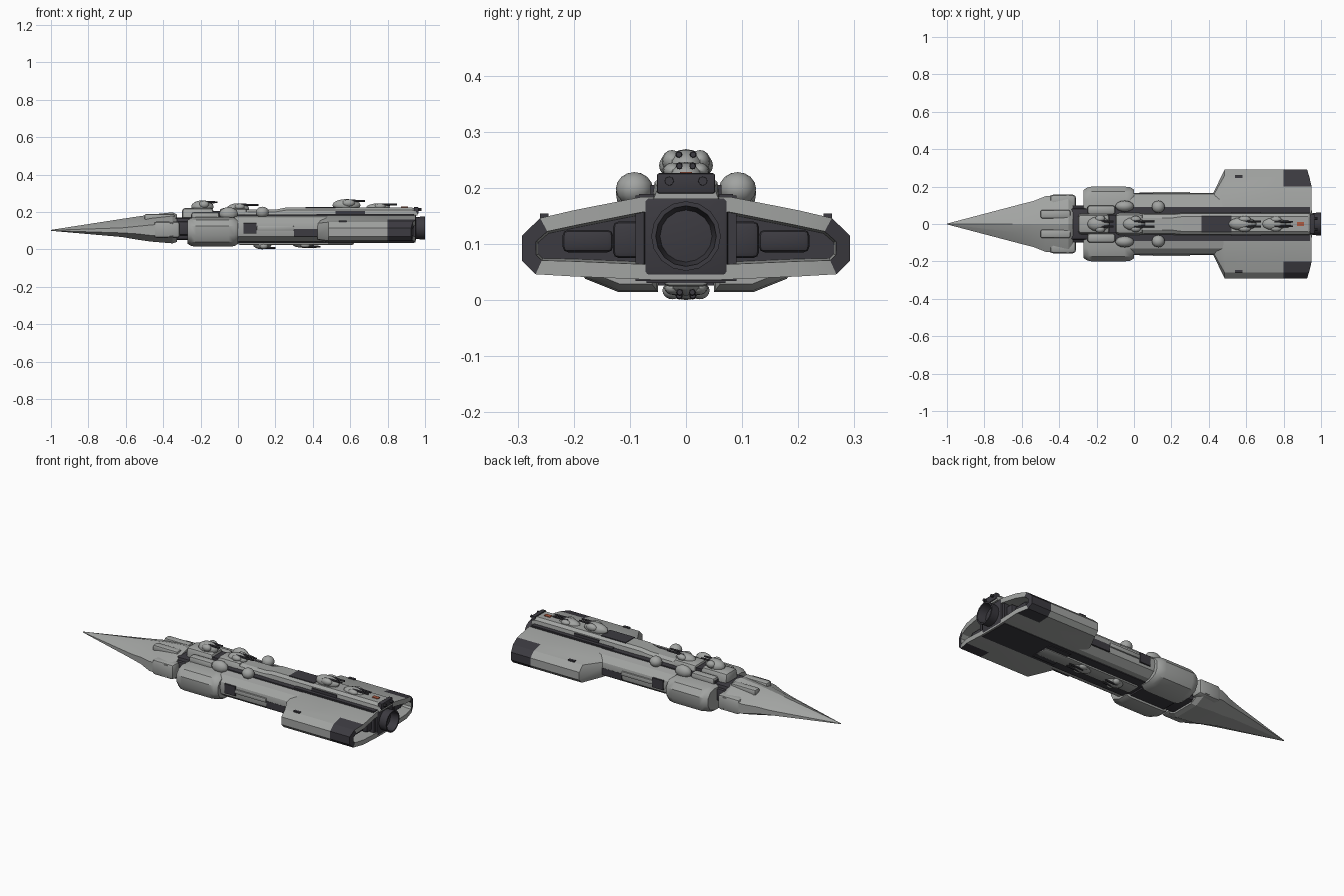
import bpy, bmesh, math
from mathutils import Matrix, Vector

if "Cube" in bpy.data.objects:
    bpy.data.objects.remove(bpy.data.objects["Cube"])


def material(name, col):
    m = bpy.data.materials.new(name)
    m.diffuse_color = (*col, 1)
    m.use_nodes = True
    m.node_tree.nodes["Principled BSDF"].inputs["Base Color"].default_value = m.diffuse_color
    return m


GREY = material("hull grey", (0.36, 0.37, 0.36))
DARK = material("dark plating", (0.045, 0.043, 0.052))
BLACK = material("nozzle black", (0.02, 0.02, 0.018))
ORANGE = material("orange marking", (0.42, 0.10, 0.05))


def finish(name, bm, mats=(GREY,), smooth=30):
    bmesh.ops.recalc_face_normals(bm, faces=bm.faces)
    me = bpy.data.meshes.new(name)
    bm.to_mesh(me)
    bm.free()
    ob = bpy.data.objects.new(name, me)
    bpy.context.collection.objects.link(ob)
    for m in mats:
        me.materials.append(m)
    bpy.ops.object.select_all(action='DESELECT')
    ob.select_set(True)
    bpy.context.view_layer.objects.active = ob
    if smooth:
        bpy.ops.object.shade_smooth_by_angle(angle=math.radians(smooth))
    return ob


def loft(sections):
    """Closed rings of (y, z) points joined along x."""
    bm = bmesh.new()
    rings = [[bm.verts.new((x, y, z)) for y, z in pts] for x, pts in sections]
    for a, b in zip(rings, rings[1:]):
        n = len(a)
        for i in range(n):
            bm.faces.new((a[i], a[(i + 1) % n], b[(i + 1) % n], b[i]))
    bm.faces.new(rings[0])
    cap = bm.faces.new(rings[-1])
    return bm, cap


def both(half):
    """Mirror a half outline, given from top to bottom, across y = 0."""
    return half + [(-y, z) for y, z in reversed(half) if y > 1e-6]


def box(name, x, y, z, mat=GREY, bevel=0.0, taper=1.0):
    bm = bmesh.new()
    bmesh.ops.create_cube(bm, size=1)
    for v in bm.verts:
        k = taper if v.co.z > 0 else 1
        v.co = Vector(((x[0] + x[1]) / 2 + v.co.x * (x[1] - x[0]),
                       (y[0] + y[1]) / 2 + v.co.y * k * (y[1] - y[0]),
                       (z[0] + z[1]) / 2 + v.co.z * (z[1] - z[0])))
    if bevel:
        bmesh.ops.bevel(bm, geom=bm.edges[:], offset=bevel, segments=2,
                        affect='EDGES', profile=0.5)
    return finish(name, bm, (mat,))


def dome(name, c, r, mat=GREY):
    bm = bmesh.new()
    bmesh.ops.create_uvsphere(bm, u_segments=12, v_segments=8, radius=1)
    for v in bm.verts:
        v.co = Vector(c) + Vector([v.co[i] * r[i] for i in range(3)])
    return finish(name, bm, (mat,), 40)


def tube(name, x0, x1, y, z, r0, r1, mat=DARK, seg=8):
    bm = bmesh.new()
    bmesh.ops.create_cone(bm, cap_ends=True, segments=seg, radius1=r0, radius2=r1, depth=x1 - x0,
                          matrix=Matrix.Translation(((x0 + x1) / 2, y, z)) @ Matrix.Rotation(math.pi / 2, 4, 'Y'))
    return finish(name, bm, (mat,))


def turret(name, x, z, length, width, height, gun_end, flip=1):
    dome(name + "_dome", (x, 0, z), (length, width, height))
    for s in (1, -1):
        dome(name + "_cheek", (x + length * 0.15, s * width * 0.7, z + flip * height * 0.35),
             (length * 0.45, width * 0.5, height * 0.6))
        tube(name + "_barrel", x, gun_end, s * width * 0.35, z + flip * height * 0.7, 0.007, 0.005)


# Ridged pointed bow, flaring into the head
def bow(w, top, side_hi, side_lo, bot):
    return both([(0, top), (w * 0.45, top - (top - side_hi) * 0.3), (w, side_hi),
                 (w, side_lo), (w * 0.5, bot), (0, bot)])


bm, _ = loft([(-1.0, bow(0.002, 0.104, 0.102, 0.1, 0.099)),
              (-0.62, bow(0.102, 0.163, 0.115, 0.088, 0.066)),
              (-0.54, bow(0.122, 0.175, 0.123, 0.083, 0.052)),
              (-0.47, bow(0.150, 0.185, 0.13, 0.075, 0.042)),
              (-0.35, bow(0.156, 0.198, 0.14, 0.07, 0.032)),
              (-0.325, bow(0.135, 0.185, 0.135, 0.075, 0.04))])
finish("bow", bm, smooth=20)
for s in (1, -1):
    ys = sorted((s * 0.085, s * 0.157))
    box("bow_cheek", (-0.45, -0.31), ys, (0.06, 0.15), GREY, 0.018)
    box("bow_top_rib", (-0.5, -0.34), sorted((s * 0.03, s * 0.075)), (0.15, 0.19), GREY, 0.01)
    box("neck_pipe", (-0.34, -0.24), sorted((s * 0.06, s * 0.10)), (0.075, 0.15), DARK, 0.012)
box("neck", (-0.35, -0.22), (-0.085, 0.085), (0.05, 0.17), DARK, 0.015)

# Dark inner core showing in the trenches
box("core", (-0.25, 0.94), (-0.09, 0.09), (0.034, 0.186), DARK)

# Rounded shoulder pods
for s in (1, -1):
    def pod(k, s=s):
        pts = [(0.05, 0.168), (0.13, 0.172), (0.175, 0.158), (0.2, 0.125), (0.2, 0.075),
               (0.18, 0.038), (0.12, 0.014), (0.05, 0.014)]
        return [(s * (0.11 + (y - 0.11) * k), 0.095 + (z - 0.095) * k) for y, z in pts]
    bm, _ = loft([(-0.27, pod(0.8)), (-0.25, pod(0.95)), (-0.225, pod(1)),
                  (-0.05, pod(1)), (-0.02, pod(0.96)), (0.0, pod(0.82))])
    finish("shoulder_pod", bm, smooth=35)

# Midship side hulls, one each side of the core
for s in (1, -1):
    half = [(0.088, 0.180), (0.13, 0.170), (0.16, 0.14), (0.166, 0.11), (0.158, 0.07),
            (0.12, 0.042), (0.045, 0.034), (0.045, 0.1)]
    ring = [(s * y, z) for y, z in half]
    bm, _ = loft([(-0.02, ring), (0.5, ring)])
    finish("side_hull", bm, smooth=30)
    # Dark panels on the flank
    box("flank_panel", (0.03, 0.10), sorted((s * 0.155, s * 0.169)), (0.085, 0.14), DARK)
    box("flank_panel_rear", (0.30, 0.44), sorted((s * 0.155, s * 0.167)), (0.07, 0.11), DARK)
    box("flank_rail", (0.1, 0.3), sorted((s * 0.15, s * 0.172)), (0.10, 0.125), GREY, 0.005)

# Wide aft hull with dark tips and a hollow stern
def aft(k, z=1.0):
    pts = [(0.078, 0.184), (0.2, 0.160), (0.26, 0.146), (0.292, 0.115),
           (0.292, 0.07), (0.268, 0.046), (0.2, 0.042), (0.06, 0.036)]
    return both([(min(y, 0.078) + max(0, y - 0.078) * k, 0.1 + (h - 0.1) * z) for y, h in pts])


bm, cap = loft([(0.425, aft(0.42, 0.85)), (0.485, aft(1)), (0.80, aft(1)), (0.95, aft(1))])
bm.faces.ensure_lookup_table()
bmesh.ops.recalc_face_normals(bm, faces=bm.faces)
for f in bm.faces:
    c = f.calc_center_median()
    if 0.8 < c.x < 0.94 and abs(c.y) > 0.2:
        f.material_index = 1
bmesh.ops.inset_region(bm, faces=[cap], thickness=0.027, depth=0)
bmesh.ops.inset_region(bm, faces=[cap], thickness=0.004, depth=-0.07)
cap.material_index = 1
for f in bm.faces:
    if f.calc_center_median().x > 0.94 and abs(f.calc_center_median().y) > 0.262:
        f.material_index = 1
for v in bm.verts:
    if v.co.x > 0.94 and abs(v.co.y) > 0.21:
        v.co.x -= 0.3 * (abs(v.co.y) - 0.21)
finish("aft_hull", bm, (GREY, DARK), 25)
for s in (1, -1):
    # Machinery inside the stern recess
    box("stern_block", (0.86, 0.925), sorted((s * 0.07, s * 0.13)), (0.075, 0.14), DARK, 0.01)
    box("stern_duct", (0.86, 0.905), sorted((s * 0.13, s * 0.22)), (0.085, 0.125), DARK, 0.01)
    # Trench strips and small wing panel
    box("trench_strip", (0.42, 0.94), sorted((s * 0.05, s * 0.084)), (0.17, 0.189), DARK)
    box("wing_panel", (0.54, 0.58), sorted((s * 0.245, s * 0.26)), (0.14, 0.154), DARK)

# Main engine
box("engine_block", (0.84, 0.952), (-0.075, 0.075), (0.042, 0.184), DARK, 0.008)
bm = bmesh.new()
bmesh.ops.create_cone(bm, cap_ends=True, segments=16, radius1=0.056, radius2=0.062, depth=0.09,
                      matrix=Matrix.Translation((0.955, 0, 0.114)) @ Matrix.Rotation(math.pi / 2, 4, 'Y'))
end = max(bm.faces, key=lambda f: f.calc_center_median().x)
bmesh.ops.inset_region(bm, faces=[end], thickness=0.008, depth=0)
bmesh.ops.inset_region(bm, faces=[end], thickness=0.008, depth=-0.05)
end.material_index = 1
finish("nozzle", bm, (DARK, BLACK))

# Dorsal spine with markings
spine = [(0.04, 0.224), (0.056, 0.21), (0.06, 0.18)]
low = [(0.032, 0.212), (0.05, 0.2), (0.058, 0.18)]
bm, _ = loft([(0.02, both(low)), (0.2, both(low)), (0.26, both(spine)), (0.93, both(spine)), (0.96, both(low))])
finish("spine", bm, smooth=20)
box("spine_panel", (0.36, 0.52), (-0.042, 0.042), (0.218, 0.227), DARK)
box("spine_stern_plate", (0.94, 0.965), (-0.052, 0.052), (0.19, 0.226), DARK, 0.004)
box("orange_mark", (0.872, 0.91), (-0.011, 0.011), (0.22, 0.228), ORANGE)
for s in (1, -1):
    box("spine_side_panel", (0.52, 0.68), sorted((s * 0.05, s * 0.063)), (0.186, 0.205), DARK)
    tube("stern_gun", 0.88, 0.98, s * 0.03, 0.212, 0.010, 0.008)
    # Sponson domes beside the spine
    dome("sponson", (0.13, s * 0.092, 0.198), (0.035, 0.033, 0.03))
    dome("forward_sponson", (-0.05, s * 0.095, 0.19), (0.05, 0.03, 0.035))
    box("bridge_wing", (-0.25, -0.1), sorted((s * 0.05, s * 0.1)), (0.15, 0.2), GREY, 0.015)

# Bridge superstructure
box("bridge_front", (-0.30, -0.13), (-0.06, 0.06), (0.14, 0.222), GREY, 0.02, 0.85)
box("bridge_gap", (-0.15, -0.08), (-0.045, 0.045), (0.15, 0.205), DARK)
box("bridge_rear", (-0.10, 0.05), (-0.065, 0.065), (0.15, 0.22), GREY, 0.02, 0.8)

# Dorsal turrets
turret("bridge_turret", -0.19, 0.228, 0.06, 0.04, 0.034, -0.11)
turret("mid_turret", 0.0, 0.218, 0.06, 0.036, 0.028, 0.11)
turret("aft_turret", 0.58, 0.236, 0.075, 0.036, 0.033, 0.68)
turret("rear_turret", 0.75, 0.222, 0.065, 0.034, 0.024, 0.85)

# Ventral keel and turrets
box("keel", (0.0, 0.62), (-0.04, 0.04), (0.024, 0.06), GREY, 0.01)
box("keel_panel", (0.48, 0.62), (-0.07, 0.07), (0.03, 0.038), DARK)
turret("belly_turret", 0.13, 0.026, 0.05, 0.035, 0.026, 0.20, -1)
turret("belly_rear_turret", 0.35, 0.028, 0.06, 0.032, 0.02, 0.44, -1)
box("belly_neck_panel", (-0.24, -0.02), (-0.05, 0.05), (0.026, 0.036), DARK)
